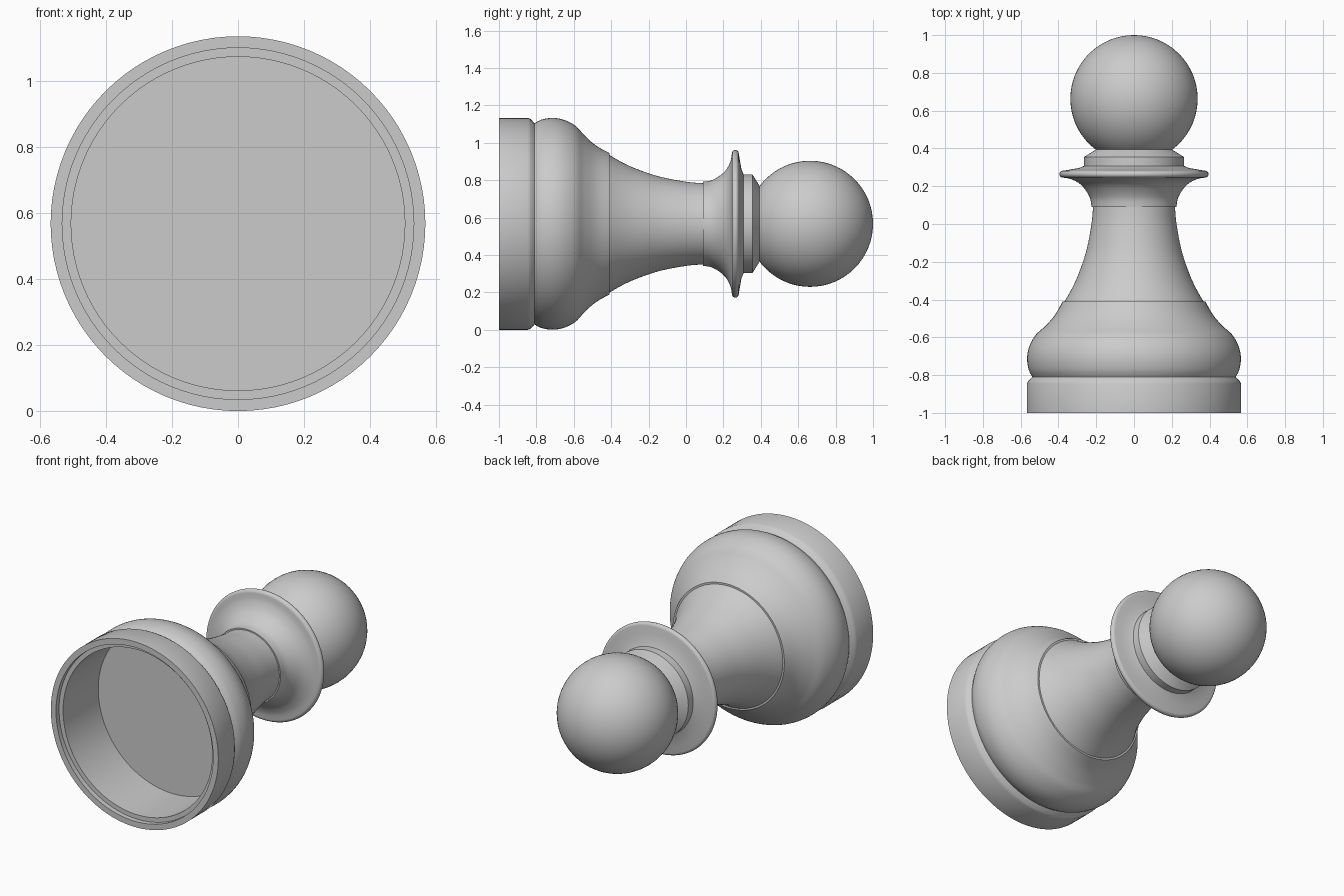
import bpy, bmesh, math
from mathutils import Matrix

if "Cube" in bpy.data.objects:
    bpy.data.objects.remove(bpy.data.objects["Cube"])

R = 0.567            # base radius, also the height of the lying axis
SEGMENTS = 96

grey = bpy.data.materials.new("plain grey")
grey.diffuse_color = (0.6, 0.6, 0.6, 1)
grey.use_nodes = True
grey.node_tree.nodes["Principled BSDF"].inputs["Base Color"].default_value = grey.diffuse_color


def smooth_path(pts, steps=6):
    """Catmull-Rom curve through (y, radius) points."""
    out = []
    for i in range(len(pts) - 1):
        p0, p1, p2 = pts[max(i - 1, 0)], pts[i], pts[i + 1]
        p3 = pts[min(i + 2, len(pts) - 1)]
        for s in range(steps):
            t = s / steps
            out.append(tuple(0.5 * (2 * b + (c - a) * t + (2 * a - 5 * b + 4 * c - d) * t * t
                                    + (3 * b - a - 3 * c + d) * t ** 3)
                             for a, b, c, d in zip(p0, p1, p2, p3)))
    return out + [pts[-1]]


def finish(name, bm):
    mesh = bpy.data.meshes.new(name)
    bm.to_mesh(mesh)
    bm.free()
    mesh.materials.append(grey)
    obj = bpy.data.objects.new(name, mesh)
    bpy.context.collection.objects.link(obj)
    bpy.ops.object.select_all(action='DESELECT')
    obj.select_set(True)
    bpy.context.view_layer.objects.active = obj
    bpy.ops.object.shade_smooth_by_angle(angle=math.radians(30))


def lathe(name, profile):
    """Turn a (y, radius) profile around the lying axis."""
    bm = bmesh.new()
    rings = []
    for y, r in profile:
        rings.append([bm.verts.new((r * math.cos(a), y, R + r * math.sin(a)))
                      for a in (2 * math.pi * k / SEGMENTS for k in range(SEGMENTS))])
    for lo, hi in zip(rings, rings[1:]):
        for j in range(SEGMENTS):
            k = (j + 1) % SEGMENTS
            bm.faces.new((lo[j], hi[j], hi[k], lo[k]))
    bmesh.ops.remove_doubles(bm, verts=bm.verts, dist=1e-5)
    finish(name, bm)


# Hollow foot: recess floor, stepped lip, straight outer wall, then the bulging bell
bell = smooth_path([(-0.81, 0.538), (-0.77, 0.558), (-0.71, 0.566), (-0.65, 0.555),
                    (-0.59, 0.523), (-0.545, 0.475), (-0.50, 0.433), (-0.46, 0.405), (-0.41, 0.379)])
lathe("base", [(-0.63, 0), (-0.63, 0.505), (-0.97, 0.505), (-0.97, 0.532), (-1, 0.532),
               (-1, R), (-0.845, R), (-0.83, 0.56), (-0.81, 0.538)] + bell[1:] + [(-0.41, 0.368)])

# Tapering neck
lathe("neck", smooth_path([(-0.41, 0.368), (-0.34, 0.328), (-0.26, 0.292), (-0.14, 0.252),
                           (0, 0.225), (0.09, 0.217)]))

# Flared collar with a thin rounded rim and a chamfered ring behind it
flare = smooth_path([(0.09, 0.225), (0.135, 0.232), (0.18, 0.257), (0.215, 0.29),
                     (0.238, 0.335), (0.246, 0.38)])
rim = [(0.264 - 0.018 * math.cos(a), 0.377 + 0.018 * math.sin(a))
       for a in (math.pi * k / 10 for k in range(1, 11))]
lathe("collar", [(0.09, 0.215)] + flare + rim
      + [(0.288, 0.34), (0.297, 0.29), (0.308, 0.264), (0.355, 0.264), (0.395, 0.2)])

# Ball head
bm = bmesh.new()
bmesh.ops.create_uvsphere(bm, u_segments=64, v_segments=32, radius=0.337,
                          matrix=Matrix.Translation((0, 0.663, R)) @ Matrix.Rotation(math.pi / 2, 4, 'X'))
finish("head", bm)
